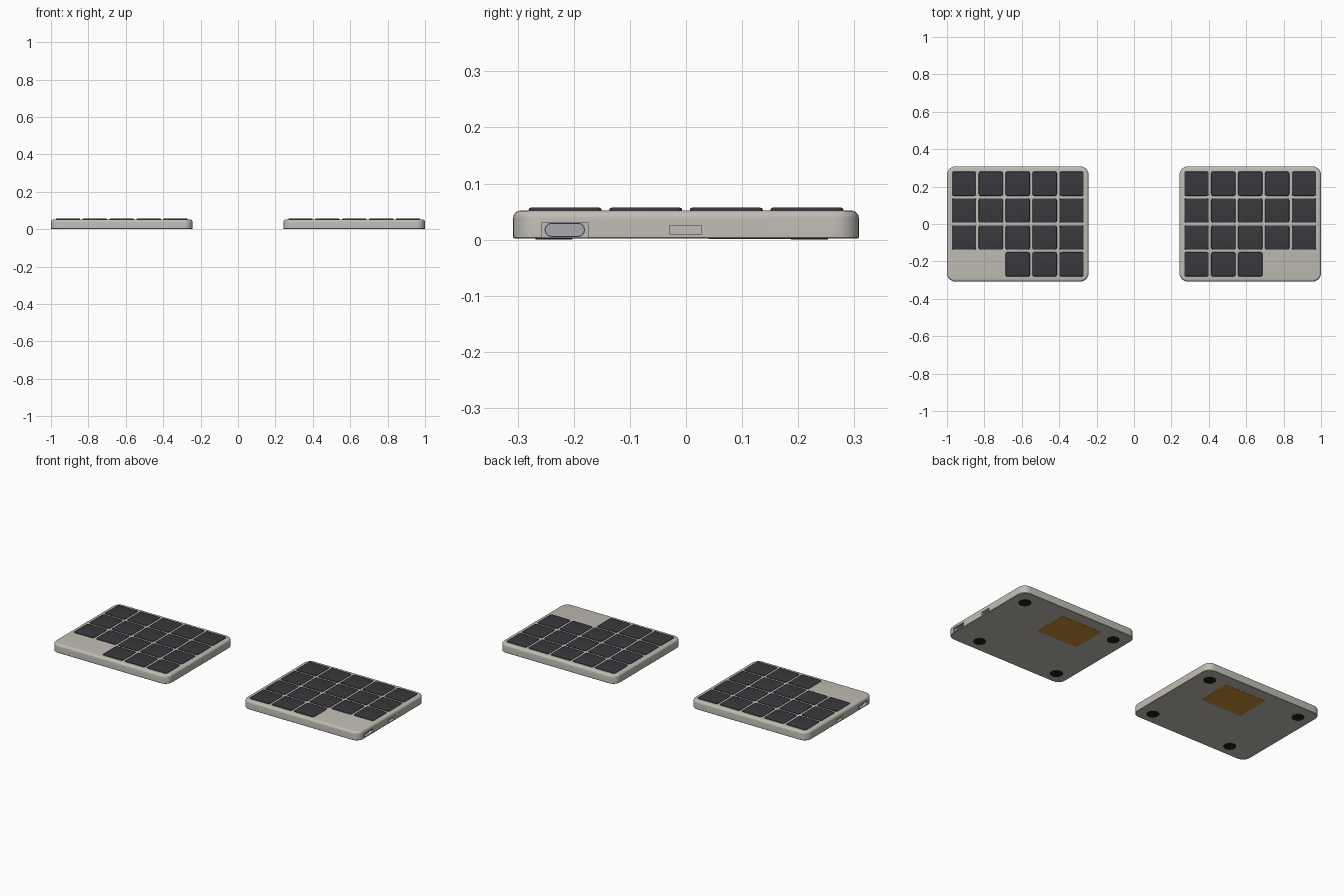
import bpy, bmesh, math
from mathutils import Matrix

if "Cube" in bpy.data.objects:
    bpy.data.objects.remove(bpy.data.objects["Cube"])

def material(name, col):
    m = bpy.data.materials.new(name)
    m.diffuse_color = (*col, 1)
    m.use_nodes = True
    m.node_tree.nodes["Principled BSDF"].inputs["Base Color"].default_value = m.diffuse_color
    return m

CASE = material("warm_grey", (0.53, 0.51, 0.46))
KEY = material("charcoal", (0.04, 0.04, 0.047))
RUBBER = material("rubber", (0.012, 0.012, 0.012))
AMBER = material("amber", (0.60, 0.27, 0.03))
METAL = material("metal", (0.40, 0.41, 0.44))

def rounded_prism(name, w, d, r, levels, mat, matrix, seg=6):
    """Rounded rectangle lofted through (height, inset) levels."""
    bm = bmesh.new()
    rings = []
    for z, inset in levels:
        rr = max(r - inset, r * 0.2)
        hx, hy = w / 2 - inset - rr, d / 2 - inset - rr
        ring = []
        for q, (sx, sy) in enumerate([(1, 1), (-1, 1), (-1, -1), (1, -1)]):
            for i in range(seg + 1):
                a = (q + i / seg) * math.pi / 2
                ring.append(bm.verts.new((sx * hx + rr * math.cos(a),
                                          sy * hy + rr * math.sin(a), z)))
        rings.append(ring)
    n = len(rings[0])
    for lo, hi in zip(rings, rings[1:]):
        for i in range(n):
            j = (i + 1) % n
            bm.faces.new((lo[i], lo[j], hi[j], hi[i]))
    bm.faces.new(rings[0][::-1])
    bm.faces.new(rings[-1])
    bm.transform(matrix)
    bmesh.ops.recalc_face_normals(bm, faces=bm.faces)
    me = bpy.data.meshes.new(name)
    bm.to_mesh(me)
    bm.free()
    ob = bpy.data.objects.new(name, me)
    bpy.context.collection.objects.link(ob)
    me.materials.append(mat)
    smooth(ob)
    return ob

def smooth(ob):
    bpy.ops.object.select_all(action='DESELECT')
    bpy.context.view_layer.objects.active = ob
    ob.select_set(True)
    bpy.ops.object.shade_smooth_by_angle(angle=math.radians(35))

def cut(ob, x, y, z, sx, sy, sz):
    """Cut a box-shaped pocket out of an object."""
    bpy.ops.mesh.primitive_cube_add(size=1, location=(x, y, z))
    box = bpy.context.object
    box.name = "pocket_cutter"
    box.scale = (sx, sy, sz)
    box.hide_render = True
    bpy.context.view_layer.objects.active = ob
    mod = ob.modifiers.new("pocket", 'BOOLEAN')
    mod.operation, mod.solver, mod.object = 'DIFFERENCE', 'EXACT', box
    bpy.ops.object.modifier_apply(modifier=mod.name)
    bpy.data.objects.remove(box, do_unlink=True)

def rounded_top(z0, z1, b, steps=4):
    """Straight wall that ends in a quarter-round edge."""
    arc = [(z1 - b + b * math.sin(t), b - b * math.cos(t))
           for t in (i / steps * math.pi / 2 for i in range(steps + 1))]
    return [(z0, 0)] + arc

CX, PITCH = 0.6215, 0.1437
T = Matrix.Translation

for side, s in (("left", -1), ("right", 1)):
    # case with slightly eased bottom edge
    levels = [(0.002, 0.002)] + rounded_top(0.004, 0.052, 0.013)
    case = rounded_prism(f"{side}_case", 0.757, 0.616, 0.045, levels, CASE,
                         T((s * CX, 0, 0)), seg=8)

    # port pocket and switch slot in the outer wall
    cut(case, s * 1.0, -0.216, 0.0175, 0.05, 0.082, 0.027)
    cut(case, s * 1.0, -0.001, 0.0175, 0.03, 0.057, 0.016)
    smooth(case)

    # metal port shell, lying along x
    along_x = Matrix(((s, 0, 0, s * 0.97), (1, 0, 0, 0), (0, 1, 0, 0), (0, 0, 0, 1)))
    along_x = Matrix(((0, 0, s, s * 0.97), (1, 0, 0, -0.216), (0, 1, 0, 0.0175), (0, 0, 0, 1)))
    rounded_prism(f"{side}_port", 0.072, 0.025, 0.0122,
                  [(0, 0), (0.028, 0), (0.028, 0.002), (0.010, 0.002)],
                  METAL, along_x)

    # keys: 5 x 4 grid without the two outer keys of the front row
    for row in range(4):
        for col in range(-2, 3):
            if row == 0 and col > 0:
                continue
            rounded_prism(f"{side}_key_{row + 1}_{col + 3}", 0.130, 0.130, 0.010,
                          rounded_top(0.046, 0.057, 0.004, 3), KEY,
                          T((s * (CX + col * PITCH), (row - 1.5) * PITCH, 0)), seg=4)

    # rubber feet
    for i, (x, y) in enumerate([(0.22, -0.235), (-0.297, -0.235), (0.297, 0.22), (-0.297, 0.22)]):
        bpy.ops.mesh.primitive_cylinder_add(vertices=32, radius=0.033, depth=0.006,
                                            location=(s * (CX + x), y, 0.003))
        foot = bpy.context.object
        foot.name = f"{side}_foot_{i + 1}"
        foot.data.materials.append(RUBBER)
        smooth(foot)

    # amber panel under the case
    rounded_prism(f"{side}_bottom_panel", 0.26, 0.20, 0.003, [(0.001, 0), (0.004, 0)],
                  AMBER, T((s * (CX - 0.07), 0.14, 0)), seg=2)
